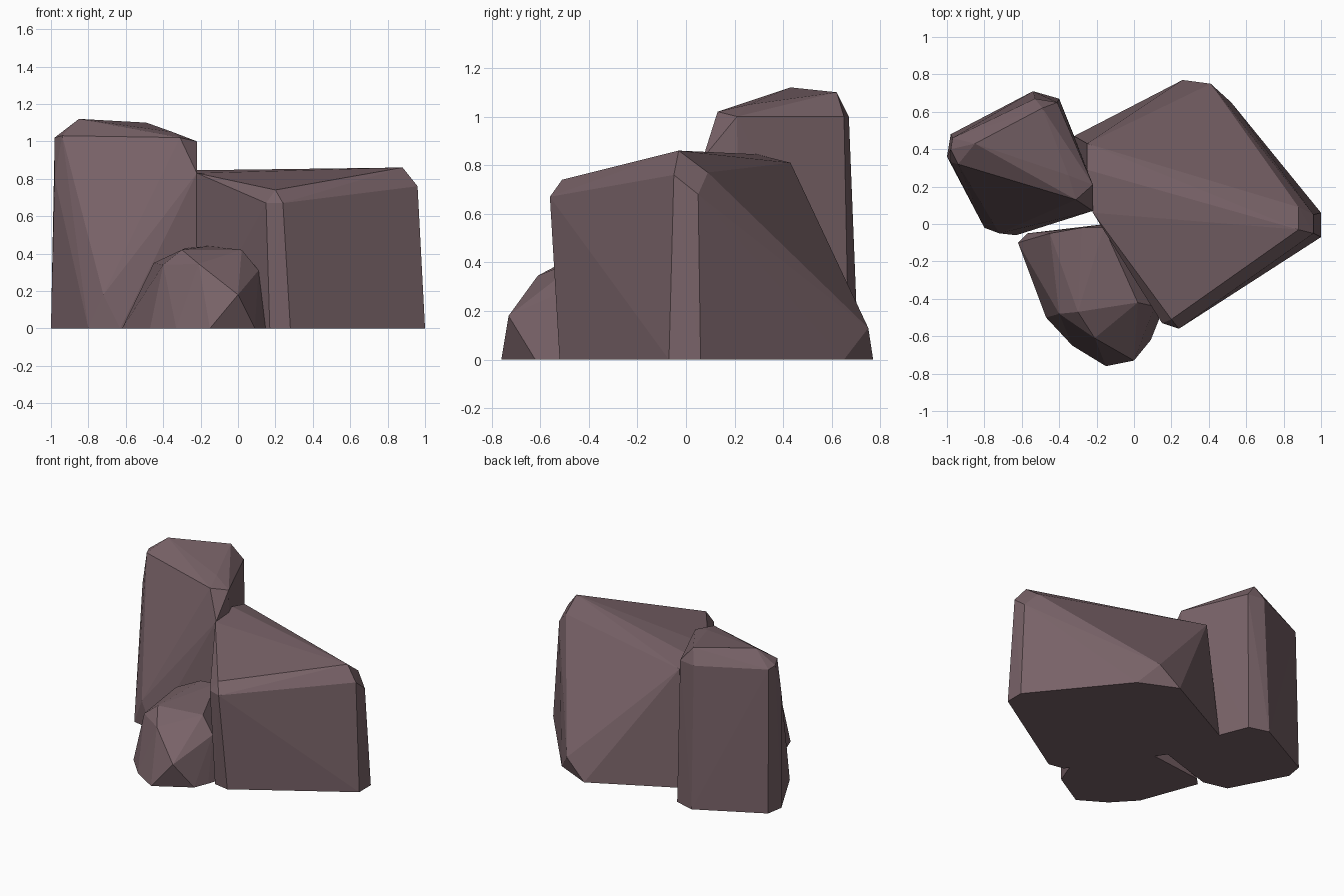
import bpy
import bmesh
import math

stone = bpy.data.materials.new("mauve stone")
stone.diffuse_color = (0.187, 0.122, 0.136, 1)


def boulder(name, footprint, corners):
    """Chiselled rock: convex hull of a ground outline and its upper corners."""
    bm = bmesh.new()
    for x, y in footprint:
        bm.verts.new((x, y, 0))
    for co in corners:
        bm.verts.new(co)
    hull = bmesh.ops.convex_hull(bm, input=bm.verts[:])
    loose = {g for g in hull["geom_interior"] + hull["geom_unused"]
             if isinstance(g, bmesh.types.BMVert)}
    bmesh.ops.delete(bm, geom=list(loose), context='VERTS')
    bmesh.ops.dissolve_limit(bm, angle_limit=math.radians(1),
                             verts=bm.verts[:], edges=bm.edges[:])
    bmesh.ops.recalc_face_normals(bm, faces=bm.faces[:])
    mesh = bpy.data.meshes.new(name)
    bm.to_mesh(mesh)
    bm.free()
    mesh.materials.append(stone)
    obj = bpy.data.objects.new(name, mesh)
    bpy.context.collection.objects.link(obj)
    return obj


# Wide block on the right, with a gently sloping top
boulder("wide_rock",
        [(-0.22, 0.06), (-0.32, 0.35), (-0.32, 0.47), (0.26, 0.77), (0.52, 0.65),
         (1.0, 0.06), (1.0, -0.07), (0.28, -0.52), (0.17, -0.50)],
        [(-0.22, 0.06, 0.83), (-0.25, 0.29, 0.845), (-0.25, 0.43, 0.81),
         (0.41, 0.75, 0.13), (0.88, 0.09, 0.77), (0.88, -0.03, 0.86),
         (0.96, -0.05, 0.76), (0.96, 0.05, 0.68), (0.24, -0.56, 0.67),
         (0.20, -0.51, 0.74), (0.15, -0.53, 0.67)])

# Tall block at the back left, leaning away at the front
boulder("tall_rock",
        [(-0.80, -0.02), (-0.63, -0.06), (-0.22, 0.07), (-0.22, 0.22),
         (-0.40, 0.67), (-0.54, 0.71), (-0.98, 0.48), (-1.0, 0.36)],
        [(-0.72, -0.05, 0.18), (-0.22, 0.07, 0.83), (-0.31, 0.13, 1.02),
         (-0.22, 0.21, 1.0), (-0.35, 0.26, 1.05), (-0.41, 0.65, 1.0),
         (-0.49, 0.62, 1.10), (-0.53, 0.67, 1.0), (-0.85, 0.43, 1.12),
         (-0.97, 0.46, 1.01), (-0.98, 0.40, 1.02), (-0.94, 0.32, 1.03),
         (-0.98, 0.33, 0.80)])

# Small block in front
boulder("small_rock",
        [(-0.62, -0.10), (-0.47, -0.50), (-0.33, -0.65), (-0.15, -0.76),
         (0.09, -0.62), (0.13, -0.52), (0.16, -0.43), (-0.15, 0.0), (-0.57, -0.05)],
        [(-0.45, -0.05, 0.35), (-0.28, -0.02, 0.43), (-0.16, -0.02, 0.44),
         (0.02, -0.42, 0.42), (0.11, -0.44, 0.31), (0.0, -0.73, 0.18),
         (-0.21, -0.61, 0.345), (-0.30, -0.47, 0.42), (-0.40, -0.48, 0.34)])
